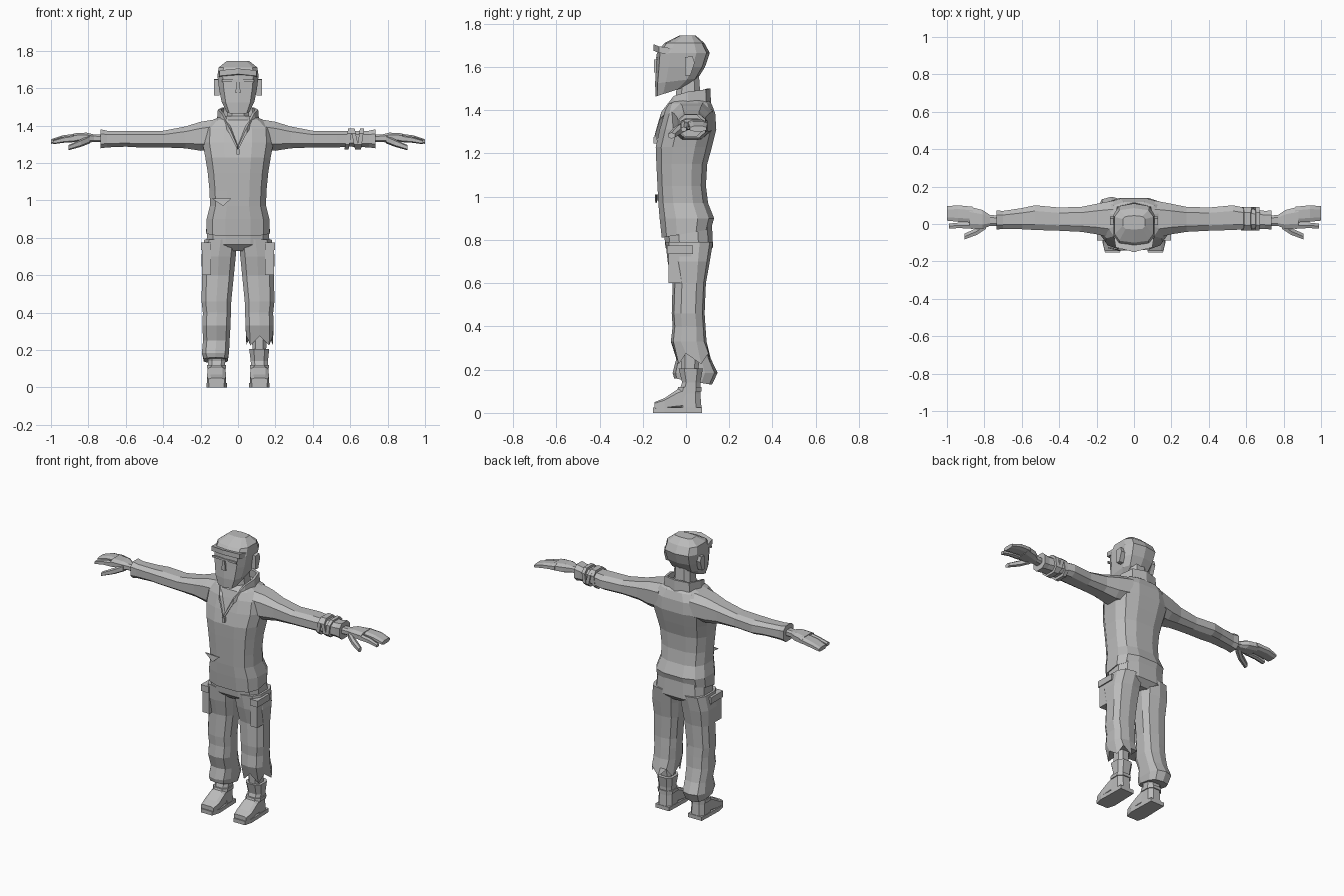
import bpy, bmesh, math
from mathutils import Vector

grey = bpy.data.materials.new("plain_grey")
grey.diffuse_color = (0.5, 0.5, 0.5, 1)


def finish(name, bm):
    bmesh.ops.recalc_face_normals(bm, faces=bm.faces)
    me = bpy.data.meshes.new(name)
    bm.to_mesh(me)
    bm.free()
    me.materials.append(grey)
    ob = bpy.data.objects.new(name, me)
    bpy.context.collection.objects.link(ob)
    return ob


def loft(name, axis, rings, n=10, power=0.7, side=1, jag=0.0):
    """Skin rings (position, u0, u1, v0, v1, slope); the slope tilts a ring along v."""
    bm = bmesh.new()
    rows = []
    for i, r in enumerate(rings):
        p, u0, u1, v0, v1 = r[:5]
        slope = r[5] if len(r) > 5 else 0
        row = []
        for k in range(n):
            a = 2 * math.pi * (k + 0.5) / n
            c, s = math.cos(a), math.sin(a)
            m = max(abs(math.cos(2 * math.pi * (j + 0.5) / n)) for j in range(n)) ** power
            c = math.copysign(abs(c) ** power, c) / m
            s = math.copysign(abs(s) ** power, s) / (1 if n % 4 else m)
            u, v = (u0 + u1) / 2 + c * (u1 - u0) / 2, (v0 + v1) / 2 + s * (v1 - v0) / 2
            w = p + slope * s
            if jag and i == 0:
                w += jag * (1 if k % 2 else -1)
            co = {'X': (w, u, v), 'Y': (u, w, v), 'Z': (u, v, w)}[axis]
            row.append(bm.verts.new((co[0] * side, co[1], co[2])))
        rows.append(row)
    for a, b in zip(rows, rows[1:]):
        for k in range(n):
            bm.faces.new((a[k], a[(k + 1) % n], b[(k + 1) % n], b[k]))
    bm.faces.new(rows[0])
    bm.faces.new(rows[-1])
    return finish(name, bm)


def slab(name, pts, offset):
    """Thicken a flat outline along an offset vector."""
    bm = bmesh.new()
    off = Vector(offset)
    a = [bm.verts.new(p) for p in pts]
    b = [bm.verts.new(Vector(p) + off) for p in pts]
    bm.faces.new(a)
    bm.faces.new(b)
    for k in range(len(a)):
        j = (k + 1) % len(a)
        bm.faces.new((a[k], a[j], b[j], b[k]))
    return finish(name, bm)


def box(name, x0, x1, y0, y1, z0, z1):
    return slab(name, [(x0, y0, z0), (x1, y0, z0), (x1, y1, z0), (x0, y1, z0)], (0, 0, z1 - z0))


# jacket body
loft("jacket", 'Z', [
    (0.83, -.170, .170, -.112, .115, .02), (0.90, -.168, .168, -.122, .130),
    (0.97, -.150, .150, -.128, .102), (1.05, -.152, .152, -.132, .092),
    (1.15, -.162, .162, -.137, .098), (1.23, -.175, .175, -.140, .120),
    (1.31, -.190, .190, -.122, .140), (1.385, -.185, .185, -.10, .135),
    (1.43, -.135, .135, -.085, .118), (1.45, -.090, .090, -.055, .095)], n=12)

# pelvis
loft("trouser_seat", 'Z', [(0.73, -.08, .08, -.06, .09), (0.765, -.17, .17, -.095, .125),
                           (0.87, -.160, .160, -.105, .120)], n=12)

# neck and head
loft("neck", 'Z', [(1.42, -.06, .06, -.05, .07), (1.56, -.055, .055, -.04, .06)], n=8)
loft("head", 'Z', [
    (1.485, -.062, .062, -.140, -.005, .022), (1.535, -.088, .088, -.143, .055, .012),
    (1.60, -.102, .102, -.138, .088), (1.665, -.110, .110, -.135, .110),
    (1.71, -.104, .104, -.100, .085), (1.745, -.06, .06, -.03, .045)], n=10, power=0.6)
# brow brim and eye slit
slab("brow_brim", [(-.108, -.06, 1.655), (-.098, -.125, 1.665), (0, -.15, 1.675),
                   (.098, -.125, 1.665), (.108, -.06, 1.655)], (0, 0, .03))
slab("eye_band", [(-.085, -.13, 1.645), (.085, -.13, 1.645), (.085, -.13, 1.633),
                  (-.085, -.13, 1.633)], (0, -.009, 0))
slab("nose", [(-.014, -.135, 1.575), (.014, -.135, 1.575), (.007, -.135, 1.635),
              (-.007, -.135, 1.635)], (0, -.012, 0))

# standing collar: an open band whose ends run down to the zip
path = [(0, -.140, 1.27, 1.29), (.045, -.112, 1.36, 1.39), (.085, -.055, 1.42, 1.465),
        (.105, .01, 1.425, 1.485), (.085, .088, 1.42, 1.495), (0, .108, 1.42, 1.50)]
path += [(-x, y, a, b) for x, y, a, b in path[-2:0:-1]] + [(-.002, -.140, 1.27, 1.29)]
bm = bmesh.new()
cols = [(bm.verts.new((x, y, a)), bm.verts.new((x * .95, y * .97, b))) for x, y, a, b in path]
for p, q in zip(cols, cols[1:]):
    bm.faces.new((p[0], q[0], q[1], p[1]))
collar = finish("collar", bm)
mod = collar.modifiers.new("thickness", 'SOLIDIFY')
mod.thickness = 0.016
mod.offset = 0

box("zip_pull", -.009, .009, -.15, -.135, 1.245, 1.275)
slab("torn_pocket", [(-.14, -.124, 1.01), (-.035, -.137, 1.01), (-.08, -.136, .97)], (0, -.006, 0))

for s, tag in ((1, "left"), (-1, "right")):
    # ear
    slab(tag + "_ear", [(s * .098, -.005, 1.56), (s * .098, .02, 1.56), (s * .098, .04, 1.62),
                        (s * .098, .03, 1.65), (s * .098, -.005, 1.645)], (s * .03, 0, 0))
    # sleeve and cuff
    loft(tag + "_sleeve", 'X', [
        (.11, -.075, .125, 1.27, 1.435), (.20, -.055, .108, 1.265, 1.42),
        (.28, -.042, .092, 1.278, 1.395), (.40, -.036, .088, 1.283, 1.372),
        (.53, -.032, .100, 1.283, 1.372), (.60, -.028, .085, 1.287, 1.370),
        (.70, -.026, .070, 1.283, 1.372), (.735, -.030, .072, 1.278, 1.380)], n=8, side=s)
    # hand: palm, three joined fingers, index finger and thumb
    loft(tag + "_palm", 'X', [
        (.72, -.012, .045, 1.310, 1.352), (.77, -.010, .048, 1.312, 1.352),
        (.81, -.026, .075, 1.308, 1.362), (.88, -.025, .092, 1.312, 1.358)], n=8, side=s)
    loft(tag + "_fingers", 'X', [
        (.86, .008, .092, 1.318, 1.357), (.94, .012, .100, 1.312, 1.347),
        (1.0, .018, .095, 1.302, 1.326)], n=8, side=s)
    loft(tag + "_index_finger", 'X', [
        (.86, -.026, .008, 1.312, 1.352), (.93, -.022, .008, 1.308, 1.340),
        (.99, -.024, .002, 1.300, 1.322)], n=6, side=s)
    loft(tag + "_thumb", 'X', [
        (.79, -.025, .02, 1.305, 1.350), (.84, -.058, -.020, 1.286, 1.326),
        (.905, -.082, -.052, 1.268, 1.296)], n=6, side=s)

    # trouser leg, torn short on the left
    leg = [(0.25, .045, .187, -.045, .115), (0.33, .040, .190, -.070, .095),
           (0.40, .038, .188, -.062, .090), (0.46, .036, .195, -.066, .086),
           (0.60, .022, .192, -.062, .092), (0.70, .012, .196, -.085, .110),
           (0.79, .004, .180, -.095, .125)]
    if s < 0:
        leg = [(0.145, .055, .183, -.055, .120, -.015),
               (0.185, .048, .193, -.062, .146)] + leg
    loft(tag + "_trouser_leg", 'Z', leg, n=10, side=s, jag=.025 if s > 0 else 0)
    # cargo pocket with flap
    for part, e, z0, z1 in (("_pocket", 0, .60, .745), ("_pocket_flap", .007, .735, .775)):
        box(tag + part, s * .145, s * (.192 + e), -.082 - e, .025 + e, z0, z1)

    # boot: shin, shaft, foot, sole
    loft(tag + "_shin", 'Z', [(0.17, .078, .150, -.02, .055), (0.36, .072, .155, -.03, .07)],
         n=8, side=s)
    loft(tag + "_boot_shaft", 'Z', [
        (0.02, .066, .162, -.04, .072), (0.09, .070, .160, -.035, .066),
        (0.14, .068, .160, -.018, .066), (0.205, .060, .167, -.034, .078)], n=8, side=s)
    loft(tag + "_foot", 'Y', [
        (-.145, .072, .158, .015, .050), (-.10, .064, .166, .015, .068),
        (-.045, .066, .163, .015, .105), (0, .070, .160, .015, .13)], n=8, power=.5, side=s)
    slab(tag + "_sole", [(s * x, y, 0) for x, y in (
        (.075, -.152), (.155, -.152), (.168, -.10), (.163, .075), (.066, .075), (.060, -.10))],
        (0, 0, .024))
    # boot strap
    loft(tag + "_boot_strap", 'Z', [(.10, .064, .166, -.042, .072), (.12, .064, .166, -.036, .072)],
         n=8, side=s)

# wrist bands on the left arm
for i, (x, tilt) in enumerate(((.59, .010), (.625, -.012), (.655, .008))):
    loft("wrist_band_%d" % (i + 1), 'X', [
        (x - .011, -.036, .092, 1.272, 1.383, tilt), (x + .011, -.036, .090, 1.272, 1.383, tilt)], n=8)
